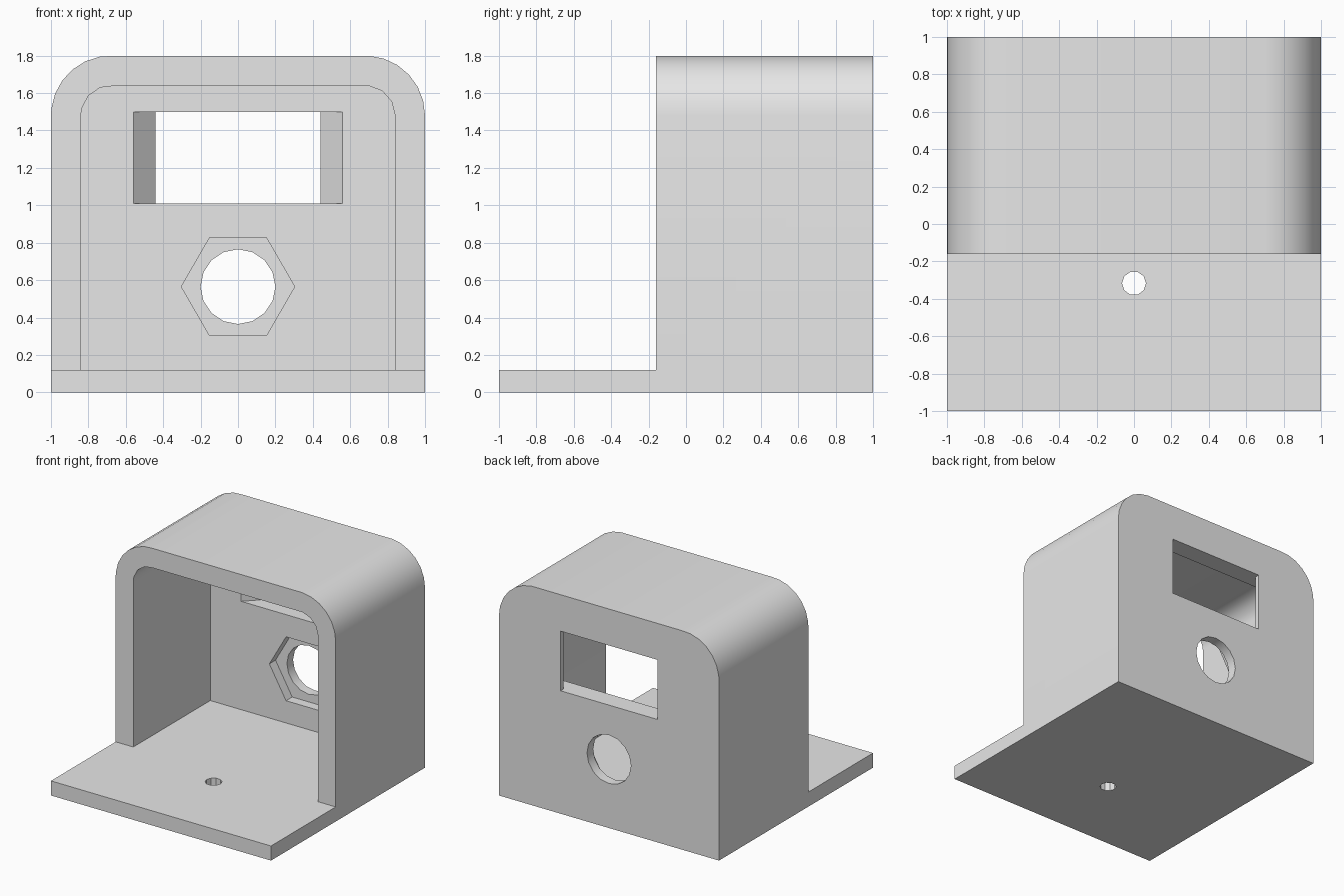
import bpy
import bmesh
from math import sin, cos, tau
from mathutils import Vector

if "Cube" in bpy.data.objects:
    bpy.data.objects.remove(bpy.data.objects["Cube"], do_unlink=True)

grey = bpy.data.materials.new("plain grey")
grey.use_nodes = True
grey.diffuse_color = (0.8, 0.8, 0.8, 1)
grey.node_tree.nodes["Principled BSDF"].inputs["Base Color"].default_value = (0.8, 0.8, 0.8, 1)


def arc(cx, cz, r, sides, first, last):
    """Points first..last of a regular polygon with the given number of sides."""
    return [(cx + r * cos(tau * k / sides), cz + r * sin(tau * k / sides))
            for k in range(first, last + 1)]


def prism(name, outline, start, end, axis="Y"):
    """Extrude an outline along y (points are x, z) or along z (points are x, y)."""
    bm = bmesh.new()
    place = (lambda a, b, d: (a, d, b)) if axis == "Y" else (lambda a, b, d: (a, b, d))
    face = bm.faces.new([bm.verts.new(place(a, b, start)) for a, b in outline])
    grown = bmesh.ops.extrude_face_region(bm, geom=[face])["geom"]
    shift = Vector(place(0, 0, end - start))
    bmesh.ops.translate(bm, vec=shift, verts=[v for v in grown if isinstance(v, bmesh.types.BMVert)])
    bmesh.ops.recalc_face_normals(bm, faces=bm.faces[:])
    mesh = bpy.data.meshes.new(name)
    bm.to_mesh(mesh)
    bm.free()
    mesh.materials.append(grey)
    obj = bpy.data.objects.new(name, mesh)
    bpy.context.collection.objects.link(obj)
    return obj


def combine(target, tool, operation):
    """Apply a boolean and discard the tool."""
    mod = target.modifiers.new(operation, "BOOLEAN")
    mod.operation, mod.object, mod.solver = operation, tool, "EXACT"
    bpy.context.view_layer.objects.active = target
    bpy.ops.object.modifier_apply(modifier=mod.name)
    bpy.data.objects.remove(tool, do_unlink=True)


# Housing with rounded upper corners
bend_x, bend_z = 0.68, 1.48
FLOOR, FRONT, INNER = 0.12, -0.16, 0.84
outer = ([(-1, 0), (1, 0)] + arc(bend_x, bend_z, 0.32, 25, 0, 6)
         + arc(-bend_x, bend_z, 0.32, 25, 6, 12) + [(-1, bend_z)])
housing = prism("sensor_housing", outer, FRONT, 1)

# Front tongue of the base plate
tongue = prism("base_tongue", [(-1, -1), (1, -1), (1, FRONT), (-1, FRONT)], 0, FLOOR, "Z")
combine(housing, tongue, "UNION")

# Hollow inside, open at the front
inner = ([(-0.84, FLOOR), (0.84, FLOOR)] + arc(bend_x, bend_z, 0.16, 13, 0, 3)
         + arc(-bend_x, bend_z, 0.16, 13, 3, 6) + [(-0.84, bend_z)])
combine(housing, prism("cavity", inner, FRONT - 0.1, INNER), "DIFFERENCE")

# Window flared towards the inside, with a straight outer lip
flare = [(-0.56, 0.8), (0.56, 0.8), (0.56, INNER), (0.44, 0.96),
         (0.44, 1.1), (-0.44, 1.1), (-0.44, 0.96), (-0.56, INNER)]
combine(housing, prism("window", flare, 1.01, 1.5, "Z"), "DIFFERENCE")

# Hexagonal nut recess and round through hole
hole_z = 0.565
combine(housing, prism("nut_recess", arc(0, hole_z, 0.303, 6, 0, 5), 0.8, 0.92), "DIFFERENCE")
combine(housing, prism("round_hole", arc(0, hole_z, 0.2, 16, 0, 15), 0.8, 1.1), "DIFFERENCE")

# Screw hole in the base
combine(housing, prism("screw_hole", arc(0, -0.317, 0.064, 10, 0, 9), -0.1, 0.3, "Z"), "DIFFERENCE")

bpy.ops.object.select_all(action="DESELECT")
housing.select_set(True)
bpy.context.view_layer.objects.active = housing
bpy.ops.object.shade_smooth_by_angle()
